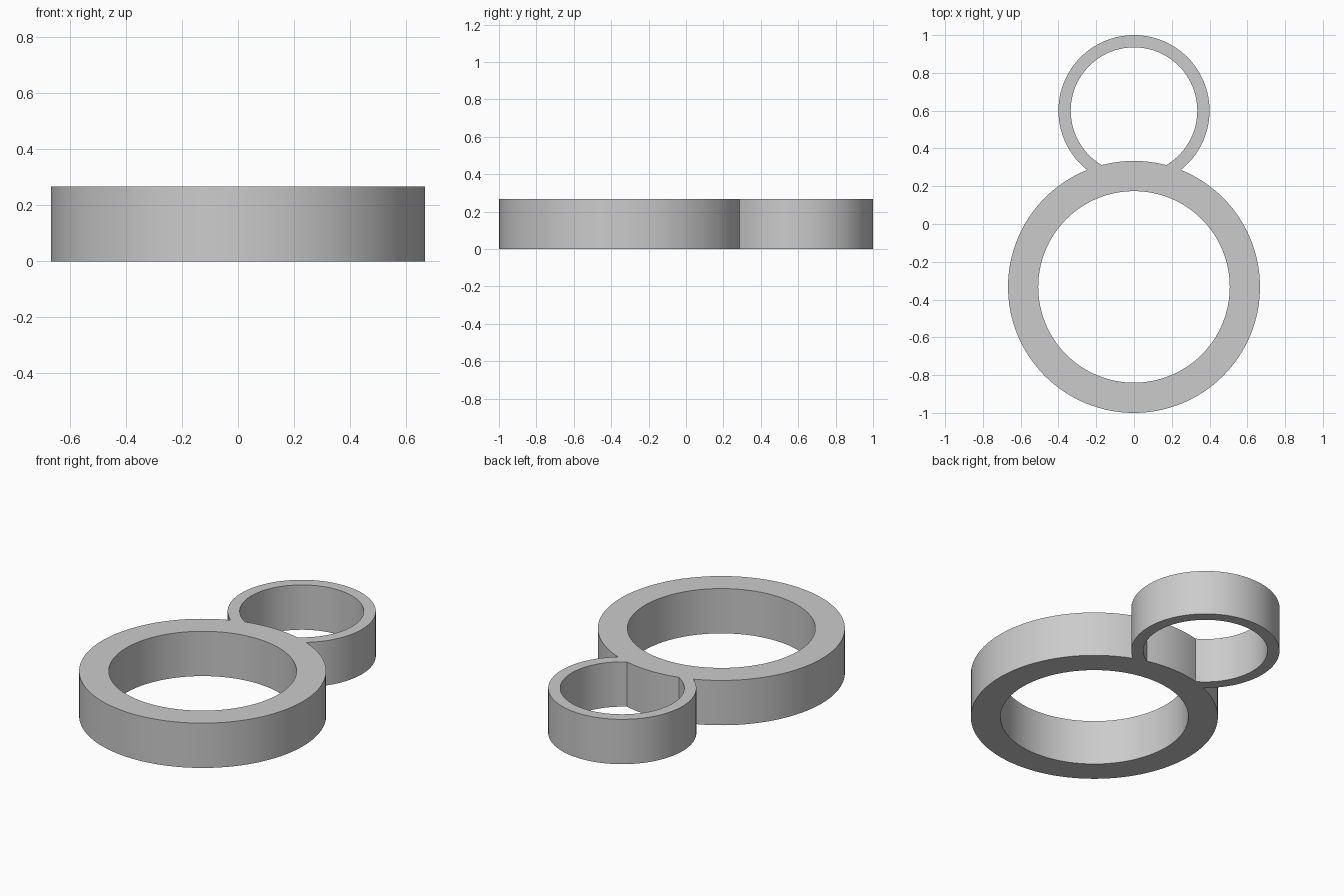
import bpy, bmesh
from math import acos, cos, sin, pi, tau

if "Cube" in bpy.data.objects:
    bpy.data.objects.remove(bpy.data.objects["Cube"], do_unlink=True)

HEIGHT = 0.267
BIG_Y, BIG_OUT, BIG_IN = -0.333, 0.667, 0.507
SMALL_Y, SMALL_OUT, SMALL_IN = 0.6, 0.4, 0.335
GAP = SMALL_Y - BIG_Y


def arc(cy, r, start, end, steps):
    """Points on a circle centred on x = 0, both ends included."""
    return [(r * cos(start + (end - start) * i / steps),
             cy + r * sin(start + (end - start) * i / steps))
            for i in range(steps + 1)]


def meeting_angle(r, other):
    """Angle off the centre line at which circle r meets the other circle."""
    return acos((GAP ** 2 + r ** 2 - other ** 2) / (2 * GAP * r))


# Outer outline: the two outer circles joined where they cross
a = meeting_angle(BIG_OUT, SMALL_OUT)
b = meeting_angle(SMALL_OUT, BIG_OUT)
outline = (arc(BIG_Y, BIG_OUT, pi / 2 + a, pi / 2 + tau - a, 112)
           + arc(SMALL_Y, SMALL_OUT, b - pi / 2, 3 * pi / 2 - b, 100)[1:-1])

# Large round hole
big_hole = arc(BIG_Y, BIG_IN, 0, tau, 128)[:-1]

# Small hole, closed at the bottom by the large ring's outer wall
a = meeting_angle(BIG_OUT, SMALL_IN)
b = meeting_angle(SMALL_IN, BIG_OUT)
small_hole = (arc(SMALL_Y, SMALL_IN, b - pi / 2, 3 * pi / 2 - b, 100)
              + arc(BIG_Y, BIG_OUT, pi / 2 + a, pi / 2 - a, 12)[1:-1])

# Fill the flat outline and extrude it upward
bm = bmesh.new()
edges = []
for loop in (outline, big_hole, small_hole):
    verts = [bm.verts.new((x, y, 0)) for x, y in loop]
    edges += [bm.edges.new((v, verts[i - 1])) for i, v in enumerate(verts)]
bmesh.ops.triangle_fill(bm, edges=edges, use_beauty=True, use_dissolve=False,
                        normal=(0, 0, 1))
result = bmesh.ops.extrude_face_region(bm, geom=bm.faces[:], use_keep_orig=True)
top = [g for g in result["geom"] if isinstance(g, bmesh.types.BMVert)]
bmesh.ops.translate(bm, verts=top, vec=(0, 0, HEIGHT))
bmesh.ops.recalc_face_normals(bm, faces=bm.faces[:])

mesh = bpy.data.meshes.new("double_ring")
bm.to_mesh(mesh)
bm.free()
ring = bpy.data.objects.new("double_ring", mesh)
bpy.context.collection.objects.link(ring)

# Plain grey material
grey = bpy.data.materials.new("light_grey")
grey.use_nodes = True
colour = (0.6, 0.6, 0.6, 1)
grey.diffuse_color = colour
grey.node_tree.nodes["Principled BSDF"].inputs["Base Color"].default_value = colour
mesh.materials.append(grey)

# Smooth walls with sharp rims
bpy.ops.object.select_all(action="DESELECT")
ring.select_set(True)
bpy.context.view_layer.objects.active = ring
bpy.ops.object.shade_smooth_by_angle(angle=pi / 6)
